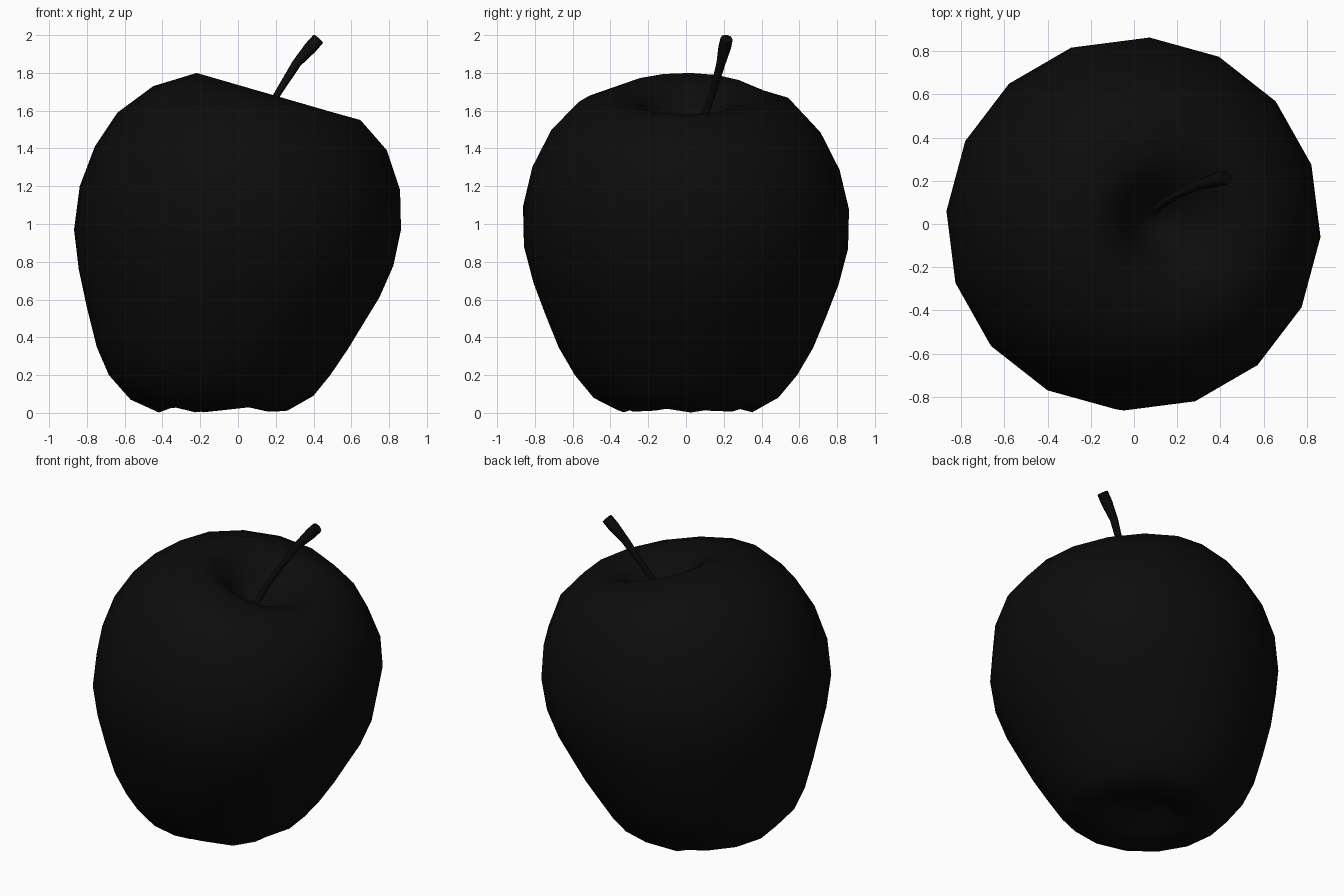
import bpy, bmesh, math
from mathutils import Vector

cube = bpy.data.objects.get("Cube")
if cube:
    bpy.data.objects.remove(cube, do_unlink=True)


def make_material(name, colour):
    material = bpy.data.materials.new(name)
    material.use_nodes = True
    material.diffuse_color = colour
    shader = material.node_tree.nodes["Principled BSDF"]
    shader.inputs["Base Color"].default_value = colour
    shader.inputs["Roughness"].default_value = 0.8
    return material


def loft(name, rings, material):
    """Join equal rings of points with quads and close both ends."""
    bm = bmesh.new()
    loops = [[bm.verts.new(point) for point in ring] for ring in rings]
    sides = len(loops[0])
    for upper, lower in zip(loops, loops[1:]):
        for i in range(sides):
            j = (i + 1) % sides
            bm.faces.new((upper[i], upper[j], lower[j], lower[i]))
    for loop in (loops[0], loops[-1]):
        cap = bm.faces.new(loop)
        bmesh.ops.poke(bm, faces=[cap])
    bmesh.ops.recalc_face_normals(bm, faces=bm.faces)
    mesh = bpy.data.meshes.new(name)
    bm.to_mesh(mesh)
    bm.free()
    mesh.materials.append(material)
    obj = bpy.data.objects.new(name, mesh)
    bpy.context.collection.objects.link(obj)
    return obj


def ellipse(centre, across, along, sides, phase=0.0):
    """Ring of points spanned by two half axes."""
    angles = [phase + math.tau * i / sides for i in range(sides)]
    return [centre + across * math.cos(a) + along * math.sin(a) for a in angles]


black = make_material("soft black", (0.0035, 0.0035, 0.0035, 1.0))

# Fruit body: each leaning ring is given by left x, z, right x, z and half depth
body_profile = [
    (.05, 1.47, .14, 1.44, .045),
    (-.03, 1.6, .25, 1.5, .14),
    (-.1, 1.73, .4, 1.56, .24),
    (-.22, 1.8, .54, 1.58, .37),
    (-.45, 1.73, .65, 1.55, .57),
    (-.64, 1.59, .79, 1.39, .715),
    (-.76, 1.41, .86, 1.18, .815),
    (-.84, 1.2, .865, .97, .865),
    (-.87, .97, .825, .78, .86),
    (-.845, .76, .75, .61, .81),
    (-.8, .55, .67, .48, .745),
    (-.75, .35, .585, .34, .675),
    (-.685, .2, .49, .2, .59),
    (-.57, .07, .4, .09, .49),
    (-.42, .018, .28, .018, .37),
    (-.3, .05, .16, .05, .23),
    (-.2, .13, .05, .13, .12),
]
body_rings = []
for left, left_z, right, right_z, depth in body_profile:
    a, b = Vector((left, 0, left_z)), Vector((right, 0, right_z))
    body_rings.append(ellipse((a + b) / 2, (b - a) / 2, Vector((0, depth, 0)),
                              16, math.radians(-4)))

# Five shallow lobes around the foot
for i, point in enumerate(body_rings[-3]):
    point.z += 0.016 * math.cos(5 * math.tau * i / 16)
body = loft("fruit_body", body_rings, black)

# Curved stem, thicker at the cut tip
stem_path = [
    (.08, .05, 1.42, .018),
    (.14, .1, 1.57, .018),
    (.21, .14, 1.69, .018),
    (.31, .185, 1.85, .024),
    (.385, .205, 1.935, .034),
    (.425, .215, 1.98, .033),
]
centres = [Vector(p[:3]) for p in stem_path]
stem_rings = []
for i, centre in enumerate(centres):
    before, after = centres[max(i - 1, 0)], centres[min(i + 1, len(centres) - 1)]
    tangent = (after - before).normalized()
    across = tangent.cross(Vector((0, 1, 0))).normalized()
    along = tangent.cross(across)
    radius = stem_path[i][3]
    stem_rings.append(ellipse(centre, across * radius, along * radius, 8))
stem = loft("stem", stem_rings, black)

# Smooth shading, with the cut tip kept crisp
bpy.ops.object.select_all(action="DESELECT")
for obj in (body, stem):
    obj.select_set(True)
    bpy.context.view_layer.objects.active = obj
bpy.ops.object.shade_smooth_by_angle(angle=math.radians(70))
